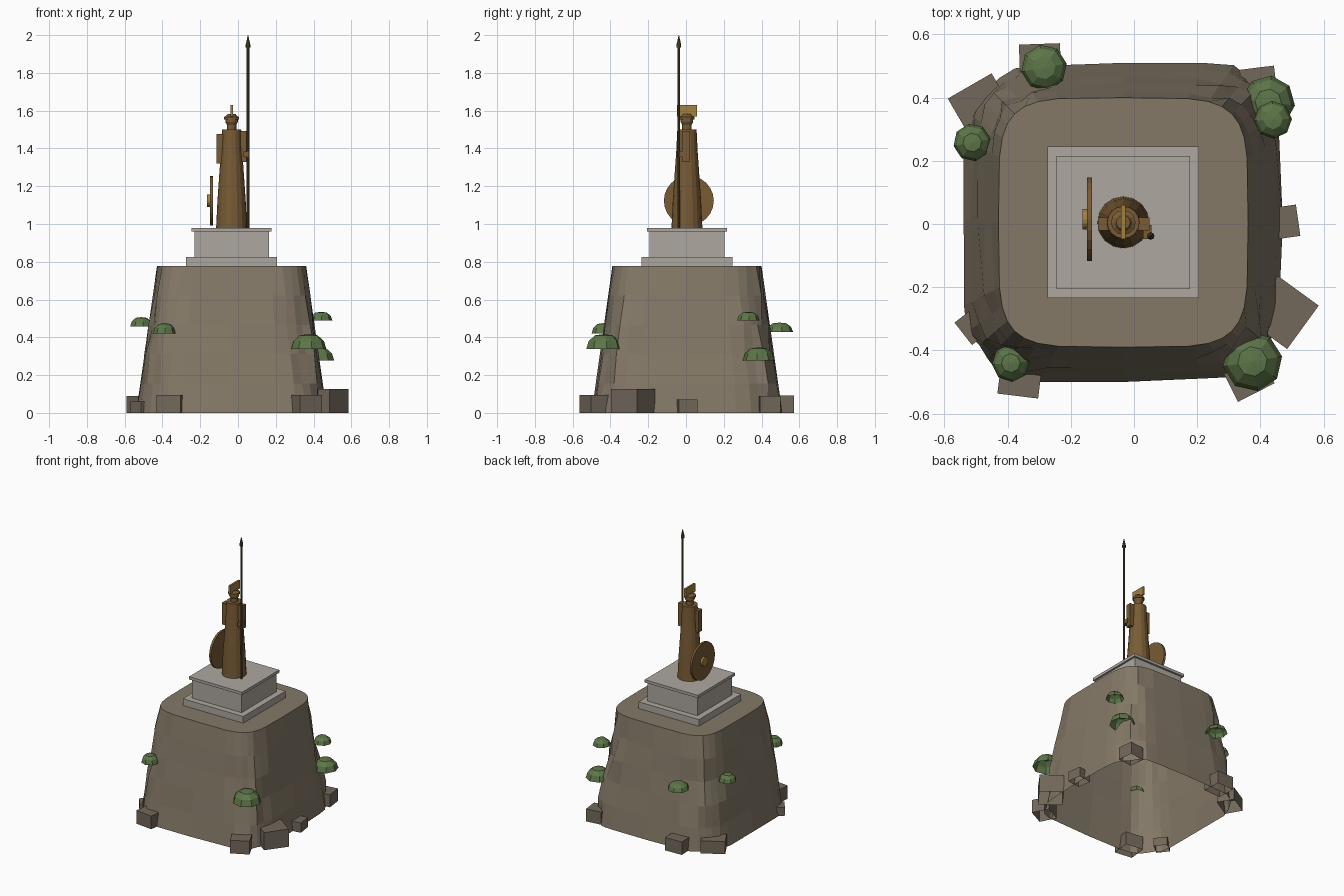
import bpy, bmesh, math, random
from mathutils import Matrix

if "Cube" in bpy.data.objects:
    bpy.data.objects.remove(bpy.data.objects["Cube"])

random.seed(4)
CX, CY = -0.034, 0.005          # shared axis of hill, plinth and statue


def material(name, rgb):
    m = bpy.data.materials.new(name)
    m.diffuse_color = (*rgb, 1)
    m.use_nodes = True
    m.node_tree.nodes["Principled BSDF"].inputs["Base Color"].default_value = m.diffuse_color
    return m


ROCK = material("rock", (0.23, 0.19, 0.135))
BOULDER = material("boulder", (0.17, 0.14, 0.105))
STONE = material("pale_stone", (0.42, 0.39, 0.345))
BRONZE = material("bronze", (0.19, 0.105, 0.035))
GOLD = material("gold", (0.36, 0.22, 0.05))
IRON = material("dark_shaft", (0.09, 0.065, 0.03))
LEAF = material("foliage", (0.11, 0.18, 0.065))


def finish(bm, name, mat):
    bmesh.ops.recalc_face_normals(bm, faces=bm.faces)
    me = bpy.data.meshes.new(name)
    bm.to_mesh(me)
    bm.free()
    me.materials.append(mat)
    ob = bpy.data.objects.new(name, me)
    bpy.context.collection.objects.link(ob)
    return ob


def box(name, mat, center, size, rot=0.0, open_bottom=False):
    bm = bmesh.new()
    bmesh.ops.create_cube(bm, size=1)
    if open_bottom:
        low = [f for f in bm.faces if f.normal.z < -0.5]
        bmesh.ops.delete(bm, geom=low, context='FACES_ONLY')
    bm.transform(Matrix.Translation(center) @ Matrix.Rotation(math.radians(rot), 4, 'Z')
                 @ Matrix.Diagonal((*size, 1)))
    return finish(bm, name, mat)


def loft(bm, rings, cap_bottom=True, cap_top=True):
    rows = [[bm.verts.new(p) for p in r] for r in rings]
    n = len(rows[0])
    for a, b in zip(rows, rows[1:]):
        for i in range(n):
            j = (i + 1) % n
            bm.faces.new((a[i], a[j], b[j], b[i]))
    if cap_bottom:
        bm.faces.new(rows[0][::-1])
    if cap_top:
        bm.faces.new(rows[-1])


def turned(name, mat, profile, x=CX, y=CY, sides=16):
    """Revolved solid from (radius, z) pairs."""
    bm = bmesh.new()
    loft(bm, [[(x + r * math.cos(2 * math.pi * i / sides),
                y + r * math.sin(2 * math.pi * i / sides), z) for i in range(sides)]
              for r, z in profile])
    return finish(bm, name, mat)


def disc_x(name, mat, x0, x1, y, z, radius, sides=24):
    """Disc facing along x."""
    bm = bmesh.new()
    loft(bm, [[(x, y + radius * math.cos(2 * math.pi * i / sides),
                z + radius * math.sin(2 * math.pi * i / sides)) for i in range(sides)]
              for x in (x0, x1)])
    return finish(bm, name, mat)


# Hill: superellipse rings, rough at the corners, open underneath
def hill():
    sides, levels = 32, 5
    spow = lambda v: math.copysign(abs(v) ** 0.4, v)
    rings = []
    for k in range(levels + 1):
        t = k / levels
        half = 0.505 - 0.11 * t
        ring = []
        for i in range(sides):
            a = 2 * math.pi * i / sides
            c, s = math.cos(a), math.sin(a)
            c, s = (0 if abs(c) < 1e-6 else c), (0 if abs(s) < 1e-6 else s)
            corner = abs(math.sin(2 * a))
            wob = 0 if k == levels else random.uniform(-0.045, 0.03) * corner
            r = half * (1 + wob)
            ring.append((CX + r * spow(c), CY + r * spow(s), 0.777 * t))
        rings.append(ring)
    bm = bmesh.new()
    loft(bm, rings, cap_bottom=False)
    finish(bm, "rock_hill", ROCK)


hill()

# Boulders round the foot: x, y, width, depth, height, rotation
for i, (x, y, w, d, h, r) in enumerate([
        (0.47, -0.28, 0.16, 0.17, 0.127, -36), (0.36, -0.48, 0.13, 0.12, 0.095, 27),
        (-0.36, -0.48, 0.13, 0.13, 0.095, -7), (-0.505, -0.32, 0.09, 0.09, 0.06, 38),
        (-0.49, 0.385, 0.16, 0.12, 0.09, 30), (-0.297, 0.505, 0.13, 0.13, 0.093, 2),
        (0.395, 0.44, 0.11, 0.11, 0.09, 7), (0.47, 0.005, 0.10, 0.10, 0.07, 8)]):
    box(f"boulder_{i + 1}", BOULDER, (x, y, h / 2), (w, d, h), r, True)


# Shrubs on the slopes: open half domes
def shrub(name, x, y, z, radius, height):
    bm = bmesh.new()
    rings, turn = [], random.uniform(0, 1)
    for r, h in ((1, 0), (0.85, 0.55), (0.5, 0.92)):
        rings.append([(x + radius * r * math.cos(turn + i * math.pi / 4),
                       y + radius * r * math.sin(turn + i * math.pi / 4),
                       z + height * h) for i in range(8)])
    rings.append([(x, y, z + height)] * 8)
    loft(bm, rings, False, False)
    bmesh.ops.remove_doubles(bm, verts=bm.verts, dist=1e-5)
    finish(bm, name, LEAF)


for i, s in enumerate([
        (0.375, -0.435, 0.337, 0.095, 0.08), (-0.39, -0.44, 0.42, 0.06, 0.055),
        (-0.512, 0.258, 0.457, 0.06, 0.05), (-0.285, 0.495, 0.428, 0.073, 0.05),
        (0.425, 0.385, 0.277, 0.085, 0.07), (0.44, 0.33, 0.488, 0.06, 0.047)]):
    shrub(f"shrub_{i + 1}", *s)

# Plinth
for name, w, z0, z1 in (("plinth_step", 0.48, 0.775, 0.825), ("plinth_block", 0.395, 0.825, 0.96),
                        ("plinth_cap", 0.422, 0.96, 0.98)):
    box(name, STONE, (CX, CY, (z0 + z1) / 2), (w, w, z1 - z0))

# Robed figure
turned("robe", BRONZE, [(0.082, 0.975), (0.075, 1.12), (0.064, 1.28), (0.057, 1.38), (0.051, 1.5)])
turned("neck", BRONZE, [(0.025, 1.49), (0.025, 1.54)], sides=12)
turned("head", BRONZE, [(0.025, 1.525), (0.033, 1.54), (0.033, 1.56)], sides=12)
turned("helmet", BRONZE, [(0.039, 1.553), (0.039, 1.567), (0.029, 1.572), (0.022, 1.582)], sides=12)
box("helmet_crest", GOLD, (CX, 0.006, 1.6), (0.013, 0.107, 0.06))

# Arms
box("left_arm", BRONZE, (-0.097, 0.0, 1.398), (0.034, 0.04, 0.155))
box("right_arm", BRONZE, (0.031, 0.0, 1.41), (0.036, 0.04, 0.165))
box("right_hand", BRONZE, (0.042, -0.025, 1.37), (0.026, 0.045, 0.03))

# Spear and shield
turned("spear_shaft", IRON, [(0.007, 0.98), (0.007, 1.945)], 0.053, -0.038, 8)
turned("spear_tip", IRON, [(0.012, 1.935), (0.012, 1.95), (0.001, 2.0)], 0.053, -0.038, 8)
disc_x("shield", BRONZE, -0.148, -0.133, 0.015, 1.123, 0.132)
disc_x("shield_boss", GOLD, -0.163, -0.147, 0.015, 1.123, 0.033, 16)
